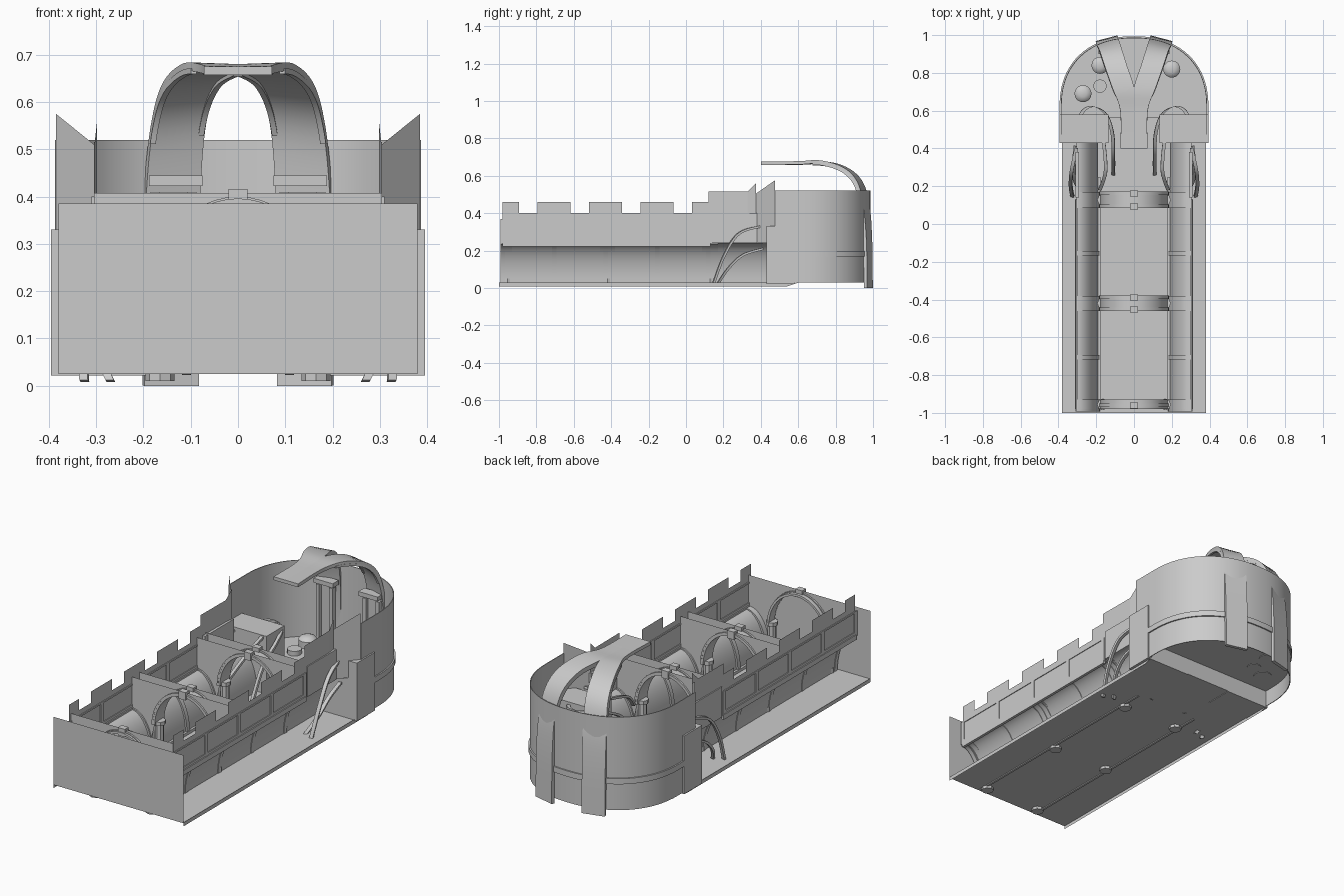
import bpy, math
from math import sin, cos, pi

if "Cube" in bpy.data.objects:
    bpy.data.objects.remove(bpy.data.objects["Cube"])


def finish(name, verts, faces, thick=0, mirror=False, smooth=True):
    me = bpy.data.meshes.new(name)
    me.from_pydata(verts, [], faces)
    ob = bpy.data.objects.new(name, me)
    bpy.context.collection.objects.link(ob)
    bpy.ops.object.select_all(action='DESELECT')
    ob.select_set(True)
    bpy.context.view_layer.objects.active = ob
    if thick:
        m = ob.modifiers.new("Solidify", 'SOLIDIFY')
        m.thickness, m.offset = thick, 0
        bpy.ops.object.modifier_apply(modifier=m.name)
    if mirror:
        m = ob.modifiers.new("Mirror", 'MIRROR')
        m.use_mirror_merge = False
        bpy.ops.object.modifier_apply(modifier=m.name)
    if smooth:
        bpy.ops.object.shade_smooth_by_angle(angle=math.radians(35))
    return ob


def loft(name, rows, thick=0, mirror=False):
    n = len(rows[0])
    verts = [p for r in rows for p in r]
    faces = [(i * n + j, i * n + j + 1, (i + 1) * n + j + 1, (i + 1) * n + j)
             for i in range(len(rows) - 1) for j in range(n - 1)]
    return finish(name, verts, faces, thick, mirror)


def box(name, x0, x1, y0, y1, z0, z1, mirror=False):
    v = [(x, y, z) for x in (x0, x1) for y in (y0, y1) for z in (z0, z1)]
    f = [(0, 1, 3, 2), (4, 6, 7, 5), (0, 4, 5, 1), (2, 3, 7, 6), (0, 2, 6, 4), (1, 5, 7, 3)]
    return finish(name, v, f, 0, mirror, False)


def prism(name, x, y, r, z0, z1, n, mirror=False, dome=0):
    rings = [(r, z0), (r, z1)]
    if dome:
        rings += [(r * .8, z1 + dome * .6), (r * .4, z1 + dome)]
    v = [(x + q * cos(2 * pi * i / n), y + q * sin(2 * pi * i / n), z)
         for q, z in rings for i in range(n)]
    f = [(k * n + i, k * n + (i + 1) % n, (k + 1) * n + (i + 1) % n, (k + 1) * n + i)
         for k in range(len(rings) - 1) for i in range(n)]
    f += [tuple(range(n))[::-1], tuple(range(len(v) - n, len(v)))]
    return finish(name, v, f, 0, mirror)


def spline(pts, n=6):
    # Catmull-Rom through the points
    out = []
    P = [pts[0]] + pts + [pts[-1]]
    for i in range(1, len(P) - 2):
        for k in range(n):
            t = k / n
            out.append(tuple(.5 * (2 * b + (c - a) * t + (2 * a - 5 * b + 4 * c - d) * t * t
                       + (3 * b - a - 3 * c + d) * t ** 3)
                       for a, b, c, d in zip(P[i - 1], P[i], P[i + 1], P[i + 2])))
    return out + [pts[-1]]


# floor, front wall and side skirts
finish("nave_floor", [(-.38, -1, .025), (.38, -1, .025), (.38, .58, .025), (-.38, .58, .025)],
       [(0, 1, 2, 3)])
finish("front_wall", [(-.38, -1, .025), (.38, -1, .025), (.38, -1, .385), (-.38, -1, .385)],
       [(0, 1, 2, 3)])
finish("floor_skirt", [(.38, -1, .008), (.38, .54, .008), (.38, .6, .028), (.38, -1, .028)],
       [(0, 1, 2, 3)], 0, True)

# nave side walls with notched tops, stepping up and kinking out at the crossing
segs, y, bay = [], -.98, .275
for i in range(4):
    c = -.843 + bay * i
    segs += [(.305, y, .305, c - .05, .46, .46), (.305, c - .05, .305, c + .05, .40, .40)]
    y = c + .05
segs += [(.305, y, .305, .12, .46, .46), (.305, .12, .303, .33, .515, .515),
         (.303, .33, .298, .375, .515, .56), (.298, .375, .385, .475, .505, .575)]
v, f = [], []
for x0, y0, x1, y1, t0, t1 in segs:
    k = len(v)
    v += [(x0, y0, .24), (x1, y1, .24), (x1, y1, t1), (x0, y0, t0)]
    f.append((k, k + 1, k + 2, k + 3))
finish("nave_wall", v, f, 0, True)

# coved lower wall springing outward from the column line, with ribs and panel frames
ts = [i / 12 * pi / 2 for i in range(13)]
prof = [(.19 + .115 * (1 - cos(t)), .025 + .215 * sin(t)) for t in ts]
loft("cove_wall", [[(x, yy, z) for x, z in prof] for yy in (-.98, .12, .43)], 0, True)
for i in range(5):
    yy = -.98 + bay * i
    loft("cove_rib", [[(x - .003, yy - .012, z), (x - .003, yy + .012, z)] for x, z in prof],
         .012, True)
    box("wall_post", .301, .309, yy - .012, yy + .012, .24, .37, True)
box("string_course", .297, .312, -.98, .13, .222, .248, True)
box("panel_sill", .301, .309, -.98, .12, .25, .263, True)
box("panel_head", .301, .309, -.98, .12, .363, .372, True)


# transverse arches with spandrel plates, ribs, bosses and columns
def arch(a, b, z0, n=24):
    return [(-a * cos(pi * i / n), z0 + b * sin(pi * i / n)) for i in range(n + 1)]


for y0, y1 in ((-.98, -.93), (-.46, -.38), (.085, .17)):
    curve = arch(.172, .2, .19)
    loft("arch_band", [[(x, y0, z), (x, y1, z)] for x, z in curve], .012)
    sides = [(.19, .11), (.215, .16), (.25, .21), (.305, .24)]
    low = [(-x, z) for x, z in sides[::-1]] + curve + sides
    for yy in ([y0 + .02] if y0 < -.9 else [y0 + .008, y1 - .008]):
        loft("spandrel_plate", [[(x, yy, z), (x, yy, .408)] for x, z in low])
        box("boss", -.02, .02, yy - .016, yy + .016, .375, .416)
        outer = arch(.18, .206, .19)
        loft("arch_rib", [[(x, yy - .009, z), (x, yy + .009, z)] for x, z in outer], .008)
    # half arch over the side, wall to column
    loft("aisle_band", [[(x - .006, y0, z), (x - .006, y1, z)] for x, z in prof], .01, True)
    ym = (y0 + y1) / 2
    prism("column", .165, ym, .022, .012, .2, 8, True)
    prism("column_base", .165, ym, .031, .01, .05, 8, True)
    prism("capital", .165, ym, .03, .185, .205, 8, True)
# low kerb along the column line
box("nave_kerb", .178, .19, -.95, .25, .02, .04, True)

# side blocks at the crossing
box("crossing_block", .135, .395, .43, .58, .022, .33, True)

# curved ribs sweeping from the floor up to the blocks, outside and inside
for pts in ([(.325, .14, .01), (.335, .2, .17), (.33, .28, .29), (.305, .4, .33)],
            [(.27, .16, .01), (.31, .22, .1), (.32, .3, .175), (.31, .41, .21)],
            [(.11, .26, .025), (.11, .36, .2), (.115, .48, .28), (.15, .58, .31),
             (.22, .62, .315), (.28, .58, .31), (.305, .46, .3)],
            [(.18, .18, .19), (.15, .28, .28), (.16, .43, .32)]):
    loft("crossing_rib", [[(x - .009, y, z), (x + .009, y + .005, z)] for x, y, z in spline(pts)],
         .012, True)
box("crossing_pier", .29, .31, .14, .38, .24, .4, True)


# rounded end: squarish plan, wall, band and raised floor
def plan(i, n=40, grow=0):
    c, s = cos(pi * i / n), sin(pi * i / n)
    e = 2 / 2.25
    return (math.copysign((.385 + grow) * abs(c) ** e, c), .62 + (.365 + grow) * max(s, 0) ** e)


path = [(.385, .475)] + [plan(i) for i in range(41)] + [(-.385, .475)]
loft("apse_wall", [[(x, y, .028), (x, y, .52)] for x, y in path], .004)
band = [(.39, .575)] + [plan(i, 40, .005) for i in range(41)] + [(-.39, .575)]
loft("apse_band", [[(x, y, .168), (x, y, .198)] for x, y in band], .008)
edge = [(.385, .56)] + path[1:-1] + [(-.385, .56)]
finish("apse_floor", [(x, y, .115) for x, y in edge], [tuple(range(len(edge)))])
finish("apse_step", [(-.385, .58, .025), (.385, .58, .025), (.385, .58, .115), (-.385, .58, .115)],
       [(0, 1, 2, 3)])

# round seats on the raised floor
for x, y, r in ((.2, .82, .045), (-.27, .69, .045), (-.18, .84, .045)):
    prism("seat", x, y, r, .112, .15, 20, False, .018)
prism("large_disc", .28, .74, .065, .112, .12, 24)
prism("small_disc", -.18, .73, .035, .112, .14, 20)

# forked canopy: each branch runs from the tip over and down the rounded wall
L = spline([(0, .4, .666), (0, .6, .667), (0, .72, .67), (.038, .84, .645), (.066, .93, .575),
            (.08, .972, .45), (.085, .987, .25), (.085, .99, 0)])
R = spline([(.072, .4, .666), (.073, .6, .669), (.115, .72, .673), (.157, .84, .635),
            (.18, .91, .56), (.195, .94, .43), (.2, .956, .25), (.2, .96, 0)])
loft("canopy_branch", [[a, b] for a, b in zip(L, R)], .018, True)
# raised edges under the canopy branches
for side, w in ((L, .012), (R, -.012)):
    loft("canopy_edge", [[(x, y - .006, z - .01), (x + w, y - .006, z - .01)]
                         for x, y, z in side[10:-16]], .012, True)
# inner piers and capitals under the branches
for x in (.088, .165):
    box("inner_pier", x, x + .02, .915, .945, .115, .41, True)
box("inner_pier_back", .09, .18, .935, .95, .115, .41, True)
box("inner_capital", .075, .188, .9, .95, .422, .445, True)
